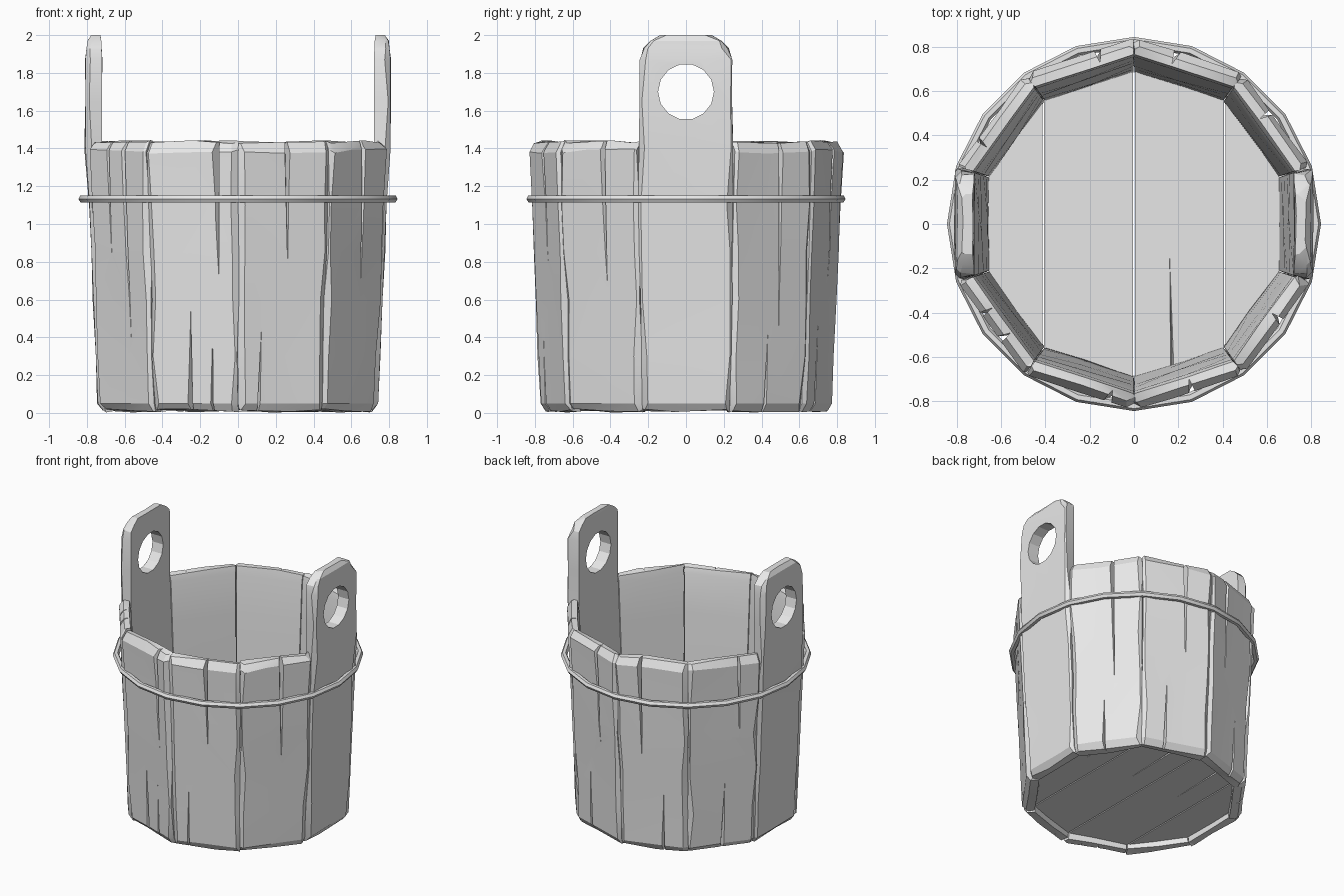
import bpy, bmesh, math, random
from mathutils import Matrix

random.seed(7)
cube = bpy.data.objects.get("Cube")
if cube:
    bpy.data.objects.remove(cube, do_unlink=True)

wood = bpy.data.materials.new("weathered_grey")
wood.use_nodes = True
GREY = (0.8, 0.8, 0.8, 1)
wood.diffuse_color = GREY
wood.node_tree.nodes["Principled BSDF"].inputs["Base Color"].default_value = GREY

RIM = 1.435
TAN = math.tan(math.pi / 10)


def outer(z):
    return 0.74 + 0.06 * min(z / RIM, 1)


def inner(z):
    return 0.65 + 0.07 * min(z / RIM, 1)


def jit(a):
    return random.uniform(-a, a)


def to_object(name, bm):
    bmesh.ops.recalc_face_normals(bm, faces=bm.faces)
    mesh = bpy.data.meshes.new(name)
    bm.to_mesh(mesh)
    bm.free()
    obj = bpy.data.objects.new(name, mesh)
    bpy.context.collection.objects.link(obj)
    mesh.materials.append(wood)
    return obj


def activate(obj):
    bpy.ops.object.select_all(action='DESELECT')
    obj.select_set(True)
    bpy.context.view_layer.objects.active = obj


def carve(obj, cutter):
    cutter.hide_render = True
    mod = obj.modifiers.new("carve", 'BOOLEAN')
    mod.operation = 'DIFFERENCE'
    mod.solver = 'EXACT'
    mod.object = cutter
    activate(obj)
    bpy.ops.object.modifier_apply(modifier=mod.name)
    bpy.data.objects.remove(cutter, do_unlink=True)


def smooth(obj):
    activate(obj)
    bpy.ops.object.shade_smooth_by_angle(angle=math.radians(25))


def tetra(bm, points):
    v = [bm.verts.new(p) for p in points]
    for skip in range(4):
        bm.faces.new([v[i] for i in range(4) if i != skip])


def add_crack(bm, t, start, end, width):
    """Wedge-shaped split, widest at one end of the stave, vanishing at the other."""
    r = outer(start)
    z = start + math.copysign(0.05, start - end)
    tetra(bm, [(r + 0.03, t - width, z), (r + 0.03, t + width, z),
               (r - 0.06, t + 0.01, z), (outer(end) + 0.004, t + 0.015, end)])


def section(z, half, ro, ri, pinch=0.0, ragged=0.0):
    """Eight-point stave outline with worn outer corners."""
    a, b = random.uniform(0.006, 0.035), random.uniform(0.006, 0.035)
    ro, ri = ro - pinch, ri + pinch * 0.3
    w1 = half - 0.003 - random.uniform(0, 0.008)
    w2 = half - 0.003 - random.uniform(0, 0.008)
    wi = min(half, ri * TAN) - 0.003
    outline = [(ro - a, -w1), (ro, a - w1), (ro + jit(0.006), jit(0.08)), (ro, w2 - b),
               (ro - b, w2), (ri, wi), (ri + jit(0.006), jit(0.06)), (ri, -wi)]
    return [(r, t, z + jit(ragged)) for r, t in outline]


def stave(name, angle, cracks, handle=False):
    levels = [section(0.012, outer(0) * TAN - 0.006, outer(0), inner(0), 0.025, 0.01)]
    for z in (0.05, 0.3, 0.6, 0.85, 1.1):
        levels.append(section(z, outer(z) * TAN, outer(z), inner(z)))
    if handle:
        # (height, half width, edge rounding) of the tall lug
        for z, half, pinch in ((1.4, 0.255, 0), (1.65, 0.252, 0), (1.87, 0.25, 0),
                               (1.93, 0.23, 0.006), (1.97, 0.19, 0.012), (2, 0.14, 0.03)):
            levels.append(section(z, half, 0.808, 0.72, pinch))
    else:
        levels.append(section(1.385, outer(1.4) * TAN, outer(1.4), inner(1.4), 0, 0.012))
        levels.append(section(RIM, outer(RIM) * TAN - 0.008, outer(RIM), inner(RIM), 0.03, 0.01))

    bm = bmesh.new()
    rings = [[bm.verts.new(p) for p in level] for level in levels]
    for low, high in zip(rings, rings[1:]):
        for i in range(8):
            k = (i + 1) % 8
            bm.faces.new((low[i], low[k], high[k], high[i]))
    caps = [bm.faces.new(rings[0]), bm.faces.new(rings[-1])]
    bmesh.ops.triangulate(bm, faces=caps)
    obj = to_object(name, bm)

    cut = bmesh.new()
    for crack in cracks:
        add_crack(cut, *crack)
    if handle:
        hole = Matrix.Translation((0.76, 0, 1.7)) @ Matrix.Rotation(math.pi / 2, 4, 'Y')
        bmesh.ops.create_cone(cut, cap_ends=True, segments=14, radius1=0.148,
                              radius2=0.148, depth=0.4, matrix=hole)
    carve(obj, to_object("cutter", cut))
    obj.data.transform(Matrix.Rotation(math.radians(angle), 4, 'Z'))
    smooth(obj)


# Splits per stave: (sideways offset, wide end height, tip height, half width)
TOP, LOW = RIM, 0.0
splits = {
    36: [(0.04, TOP, 0.4, 0.022), (-0.03, LOW, 0.45, 0.015)],
    72: [(0.05, TOP, 0.6, 0.022), (-0.08, LOW, 0.6, 0.018)],
    108: [(-0.09, TOP, 0.65, 0.025), (0.06, LOW, 0.5, 0.018)],
    144: [(0.0, LOW, 0.55, 0.025), (0.1, TOP, 0.8, 0.018)],
    216: [(0.06, TOP, 0.2, 0.025), (-0.08, TOP, 0.8, 0.018)],
    252: [(0.13, TOP, 0.65, 0.03), (-0.03, LOW, 0.58, 0.025), (0.09, LOW, 0.45, 0.014)],
    288: [(0.01, TOP, 0.75, 0.022), (-0.13, LOW, 0.5, 0.014)],
    324: [(0.03, TOP, 0.63, 0.025)],
}
for angle, cracks in splits.items():
    stave(f"stave_{angle // 36}", angle, cracks)
stave("left_handle_stave", 0, [], handle=True)
stave("right_handle_stave", 180, [], handle=True)

# Floor planks, sliced from a ten-sided disc
edges = (-0.8, -0.41, 0, 0.41, 0.8)
for n, (x0, x1) in enumerate(zip(edges, edges[1:])):
    bm = bmesh.new()
    rim = [bm.verts.new((0.7 * math.sin(k * math.pi / 5), 0.7 * math.cos(k * math.pi / 5), 0.05))
           for k in range(10)]
    base = bm.faces.new(rim)
    top = bmesh.ops.extrude_face_region(bm, geom=[base])["geom"]
    bmesh.ops.translate(bm, vec=(0, 0, 0.07),
                        verts=[g for g in top if isinstance(g, bmesh.types.BMVert)])
    for x, side in ((x0 + 0.004, -1), (x1 - 0.004, 1)):
        bmesh.ops.bisect_plane(bm, geom=bm.verts[:] + bm.edges[:] + bm.faces[:],
                               plane_co=(x, 0, 0), plane_no=(side, 0, 0), clear_outer=True)
        bmesh.ops.holes_fill(bm, edges=[e for e in bm.edges if e.is_boundary])
    plank = to_object(f"floor_plank_{n + 1}", bm)

    # One split on each face of the plank
    cut = bmesh.new()
    mid = (x0 + x1) / 2 - 0.03
    for z, up, end in ((0.12, 1, -1), (0.05, -1, 1)):
        if up > 0 and n != 2:
            continue
        tetra(cut, [(mid - 0.014, end * 0.75, z + up * 0.02), (mid + 0.014, end * 0.75, z + up * 0.02),
                    (mid, end * 0.75, z - up * 0.03), (mid - 0.015, end * 0.1, z + up * 0.002)])
    carve(plank, to_object("cutter", cut))
    smooth(plank)

# Metal hoop
bpy.ops.mesh.primitive_torus_add(major_segments=20, minor_segments=6, major_radius=0.823,
                                 minor_radius=0.022, location=(0, 0, 1.133))
hoop = bpy.context.object
hoop.name = "hoop"
hoop.data.materials.append(wood)
smooth(hoop)
